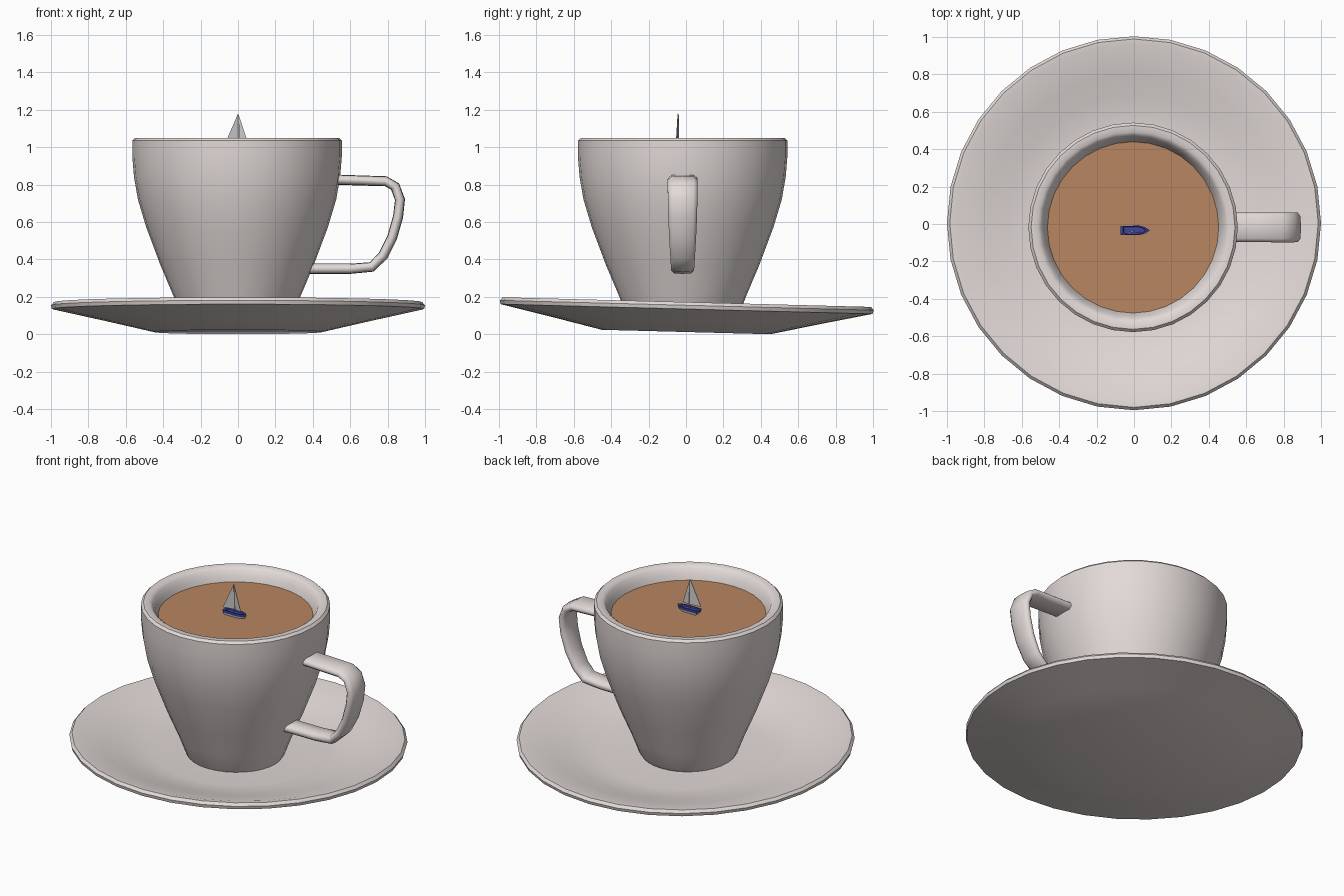
import bpy, bmesh, math
from mathutils import Vector

if "Cube" in bpy.data.objects:
    bpy.data.objects.remove(bpy.data.objects["Cube"])


def material(name, rgb):
    m = bpy.data.materials.new(name)
    m.diffuse_color = (*rgb, 1)
    m.use_nodes = True
    m.node_tree.nodes["Principled BSDF"].inputs["Base Color"].default_value = m.diffuse_color
    return m


china = material("china", (0.76, 0.70, 0.68))
coffee_mat = material("coffee", (0.48, 0.24, 0.12))
blue = material("blue", (0.05, 0.06, 0.36))
sail_mat = material("sail", (0.6, 0.6, 0.6))


def make(name, verts, faces, mat, angle=None):
    me = bpy.data.meshes.new(name)
    me.from_pydata([tuple(v) for v in verts], [], faces)
    bm = bmesh.new()
    bm.from_mesh(me)
    bmesh.ops.recalc_face_normals(bm, faces=bm.faces)
    bm.to_mesh(me)
    bm.free()
    ob = bpy.data.objects.new(name, me)
    bpy.context.collection.objects.link(ob)
    me.materials.append(mat)
    if angle:
        bpy.ops.object.select_all(action='DESELECT')
        bpy.context.view_layer.objects.active = ob
        ob.select_set(True)
        bpy.ops.object.shade_smooth_by_angle(angle=math.radians(angle))
    return ob


def loft(name, rings, mat, angle=None):
    """Skin equal-length rings and cap both ends."""
    n = len(rings[0])
    verts = [v for r in rings for v in r]
    faces = [(k * n + i, k * n + (i + 1) % n, (k + 1) * n + (i + 1) % n, (k + 1) * n + i)
             for k in range(len(rings) - 1) for i in range(n)]
    faces += [tuple(range(n)), tuple(range(len(verts) - n, len(verts)))]
    return make(name, verts, faces, mat, angle)


def lathe(name, profile, mat, n=32, angle=40):
    rings = [[(r * math.cos(2 * math.pi * i / n), r * math.sin(2 * math.pi * i / n), z)
              for i in range(n)] for r, z in profile]
    return loft(name, rings, mat, angle)


# Saucer, resting at a slight tilt
saucer = lathe("saucer", [(0.45, 0.012), (0.72, 0.074), (0.995, 0.135), (1.0, 0.155),
                          (0.985, 0.172), (0.955, 0.17), (0.8, 0.128), (0.68, 0.096),
                          (0.59, 0.076), (0.5, 0.068)], china)
saucer.rotation_euler.x = math.radians(-1.5)

# Cup body: outer wall, rounded lip, inner wall
CX, CY = -0.005, -0.018
cup = lathe("cup", [(0.28, 0.062), (0.295, 0.085), (0.338, 0.2), (0.41, 0.37), (0.485, 0.57),
                    (0.53, 0.72), (0.551, 0.84), (0.56, 0.95), (0.56, 1.035), (0.545, 1.05),
                    (0.51, 1.05), (0.49, 1.035), (0.475, 1.0), (0.455, 0.96), (0.43, 0.72),
                    (0.35, 0.42), (0.26, 0.16)], china)
cup.location = (CX, CY, 0)

# Coffee surface
coffee = make("coffee", [(0.458 * math.cos(i * math.pi / 16), 0.458 * math.sin(i * math.pi / 16), 0.97)
                         for i in range(32)], [tuple(range(32))], coffee_mat)
coffee.location = (CX, CY, 0)

# Handle: flat rounded band swept along a path of (x, z, half width)
path = [(0.51, 0.827, 0.078), (0.66, 0.822, 0.079), (0.79, 0.818, 0.08), (0.84, 0.79, 0.08),
        (0.866, 0.72, 0.079), (0.856, 0.63, 0.077), (0.825, 0.52, 0.072), (0.775, 0.42, 0.066),
        (0.715, 0.36, 0.062), (0.6, 0.35, 0.06), (0.47, 0.35, 0.06), (0.37, 0.35, 0.062)]
section = [(1, 0.35), (0.75, 0.9), (0, 1), (-0.75, 0.9), (-1, 0.35),
           (-1, -0.35), (-0.75, -0.9), (0, -1), (0.75, -0.9), (1, -0.35)]
rings = []
for i, (x, z, w) in enumerate(path):
    a, b = path[max(i - 1, 0)], path[min(i + 1, len(path) - 1)]
    t = Vector((b[0] - a[0], 0, b[1] - a[1])).normalized()
    nrm = Vector((-t.z, 0, t.x))
    rings.append([Vector((x, CY + s * w, z)) + nrm * (h * 0.027) for s, h in section])
loft("handle", rings, china, 60)

# Toy boat: hull with recessed deck, bow toward +x
BY = -0.034


def outline(k, z, dx=0.0):
    pts = [(-0.072, -0.024), (0.03, -0.025), (0.062, -0.016), (0.085, 0),
           (0.062, 0.016), (0.03, 0.025), (-0.072, 0.024)]
    return [(x * k + dx, BY + y * k, z) for x, y in pts]


loft("boat_keel", [outline(0.7, 0.955), outline(0.94, 0.982)], china)
loft("boat_hull", [outline(0.94, 0.982), outline(1, 1.0), outline(0.8, 1.0), outline(0.75, 0.99)], blue)

# Mast and two sails
loft("mast", [[(0.002 + 0.002 * c, BY - 0.006 + 0.002 * s, z)
               for c, s in ((1, 0), (0, 1), (-1, 0), (0, -1))] for z in (0.985, 1.175)], sail_mat)
for name, tri in {"main_sail": [(0.0, -0.04, 1.015), (-0.071, -0.054, 1.015), (0.0, -0.044, 1.18)],
                  "fore_sail": [(0.006, -0.04, 1.015), (0.056, -0.05, 1.015), (0.003, -0.044, 1.175)]}.items():
    loft(name, [[(x, y + d, z) for x, y, z in tri] for d in (-0.001, 0.002)], sail_mat)
